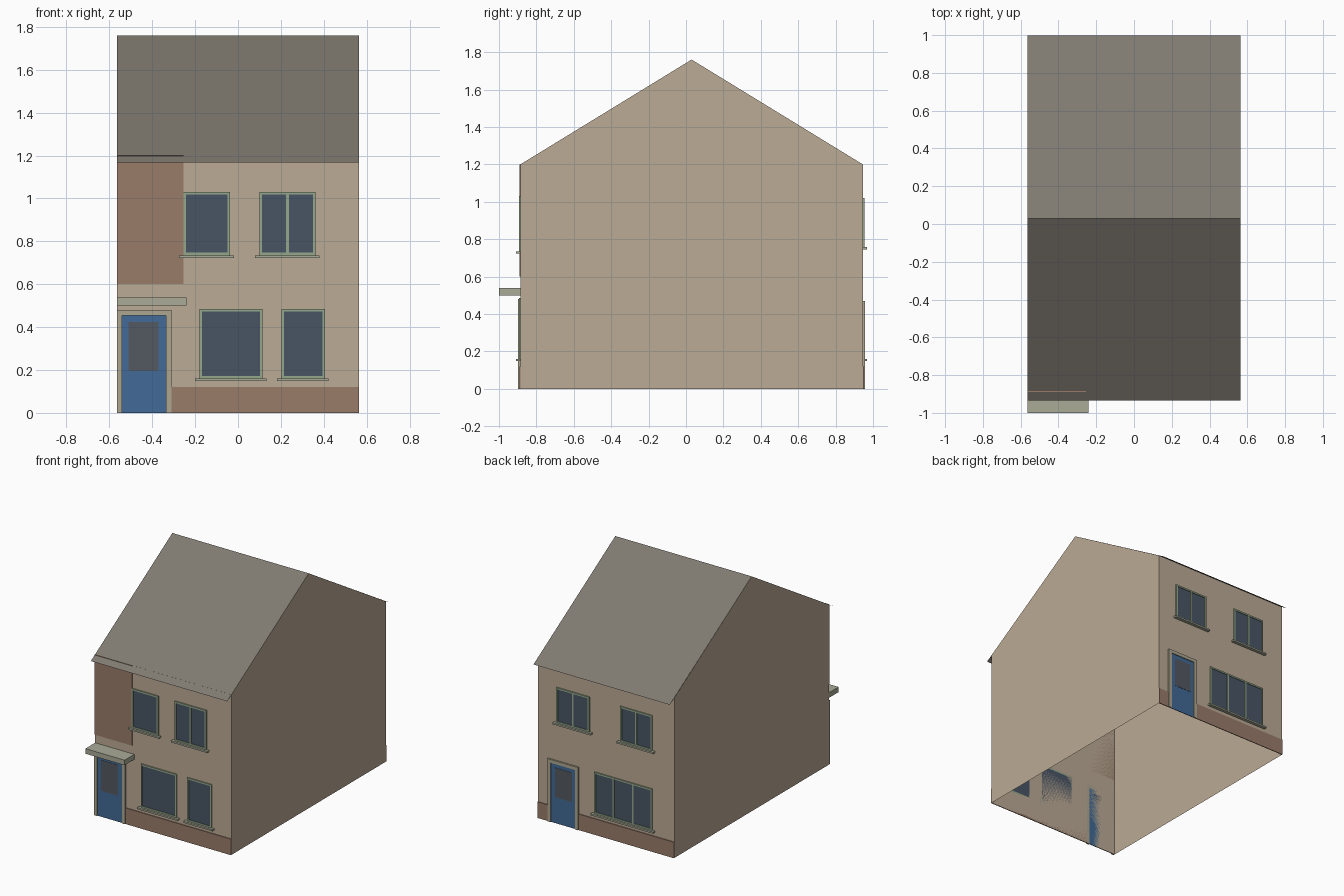
import bpy, bmesh

if "Cube" in bpy.data.objects:
    bpy.data.objects.remove(bpy.data.objects["Cube"])

W = 0.565                    # half width
FRONT, BACK = -0.885, 0.945  # wall planes
RIDGE_Y, RIDGE_Z, EAVE_Z = 0.03, 1.76, 1.2


def material(name, rgb):
    m = bpy.data.materials.new(name)
    m.diffuse_color = [(c / 255) ** 2.2 for c in rgb] + [1]
    m.use_nodes = True
    m.node_tree.nodes["Principled BSDF"].inputs["Base Color"].default_value = m.diffuse_color
    return m


WALL = material("render_beige", (186, 169, 147))
ROOF = material("roof_grey", (126, 121, 112))
BRICK = material("brick", (152, 123, 105))
GLASS = material("glass", (74, 86, 101))
FRAME = material("frame_green", (148, 166, 138))
STONE = material("stone", (168, 170, 150))
SURROUND = material("surround", (172, 165, 143))
BLUE = material("door_blue", (68, 106, 150))
DOOR_GLASS = material("door_glass", (84, 90, 98))


def finish(name, bm, mat):
    mesh = bpy.data.meshes.new(name)
    bm.to_mesh(mesh)
    bm.free()
    mesh.materials.append(mat)
    bpy.context.collection.objects.link(bpy.data.objects.new(name, mesh))


def boxes(name, mat, *spans):
    """One object made of boxes, each (x0, x1, y0, y1, z0, z1)."""
    bm = bmesh.new()
    for s in spans:
        lo, hi = s[0::2], s[1::2]
        for v in bmesh.ops.create_cube(bm, size=1)["verts"]:
            v.co = [(a + b) / 2 + c * (b - a) for a, b, c in zip(lo, hi, v.co)]
    finish(name, bm, mat)


def depth(side, d, inner=0.0):
    """y range standing d out from the front (-1) or back (1) wall."""
    wall = FRONT if side < 0 else BACK
    return tuple(sorted((wall + side * inner, wall + side * d)))


def window(name, side, x0, x1, z0, z1, panes=1):
    t, y = 0.012, depth(side, 0.009)
    bars = [(x0, x0 + t, *y, z0, z1), (x1 - t, x1, *y, z0, z1),
            (x0 + t, x1 - t, *y, z0, z0 + t), (x0 + t, x1 - t, *y, z1 - t, z1)]
    for i in range(1, panes):
        x = x0 + (x1 - x0) * i / panes
        bars.append((x - t / 2, x + t / 2, *y, z0 + t, z1 - t))
    boxes(name + "_frame", FRAME, *bars)
    boxes(name + "_glass", GLASS,
          (x0 + t, x1 - t, *depth(side, 0.004), z0 + t, z1 - t))
    boxes(name + "_sill", STONE,
          (x0 - 0.02, x1 + 0.018, *depth(side, 0.024), z0 - 0.012, z0))


def door(name, side, x0, x1, h):
    t, y = 0.025, depth(side, 0.012)
    boxes(name + "_surround", SURROUND, (x0, x0 + t, *y, 0, h),
          (x1 - t, x1, *y, 0, h), (x0 + t, x1 - t, *y, h - t, h))
    boxes(name + "_leaf", BLUE,
          (x0 + t, x1 - t, *depth(side, 0.005), 0, h - t))
    boxes(name + "_pane", DOOR_GLASS,
          (x0 + 0.055, x1 - 0.06, *depth(side, 0.007), 0.195, h - 0.055))


# Walls: gabled shell, open underneath
bm = bmesh.new()
profile = [(FRONT, 0), (FRONT, EAVE_Z), (RIDGE_Y, RIDGE_Z), (BACK, EAVE_Z), (BACK, 0)]
left, right = ([bm.verts.new((x, y, z)) for y, z in profile] for x in (-W, W))
bm.faces.new(left)
bm.faces.new(right)
for i in (0, 3):
    bm.faces.new((left[i], left[i + 1], right[i + 1], right[i]))
bmesh.ops.recalc_face_normals(bm, faces=bm.faces)
finish("walls", bm, WALL)

# Roof: thin sheet overhanging the eaves
bm = bmesh.new()
rows = [[bm.verts.new((x, y, z)) for x in (-W, W)]
        for y, z in ((-0.935, 1.169), (RIDGE_Y, RIDGE_Z), (0.999, 1.168))]
for a, b in zip(rows, rows[1:]):
    bm.faces.new((a[0], a[1], b[1], b[0]))
finish("roof", bm, ROOF)

# Front: brick panel, plinth, door, canopy and windows
boxes("brick_panel", BRICK, (-W, -0.255, *depth(-1, 0.004), 0.6, 1.2))
boxes("front_plinth", BRICK, (-0.31, W, *depth(-1, 0.006), 0, 0.12))
door("front_door", -1, -W, -0.31, 0.48)
boxes("door_canopy", STONE, (-W, -0.24, *depth(-1, 0.115), 0.5, 0.538))
window("front_upper_left_window", -1, -0.255, -0.037, 0.735, 1.03)
window("front_upper_right_window", -1, 0.1, 0.362, 0.735, 1.03, 2)
window("front_lower_left_window", -1, -0.18, 0.115, 0.16, 0.485)
window("front_lower_right_window", -1, 0.203, 0.405, 0.16, 0.485)

# Back: split plinth, door and windows
boxes("back_plinth", BRICK, (-W, 0.225, *depth(1, 0.006), 0, 0.12),
      (0.48, W, *depth(1, 0.006), 0, 0.12))
door("back_door", 1, 0.225, 0.48, 0.47)
window("back_upper_left_window", 1, 0.135, 0.41, 0.757, 1.02, 2)
window("back_upper_right_window", 1, -0.385, -0.12, 0.757, 1.02, 2)
window("back_lower_window", 1, -0.385, 0.095, 0.16, 0.47, 3)
